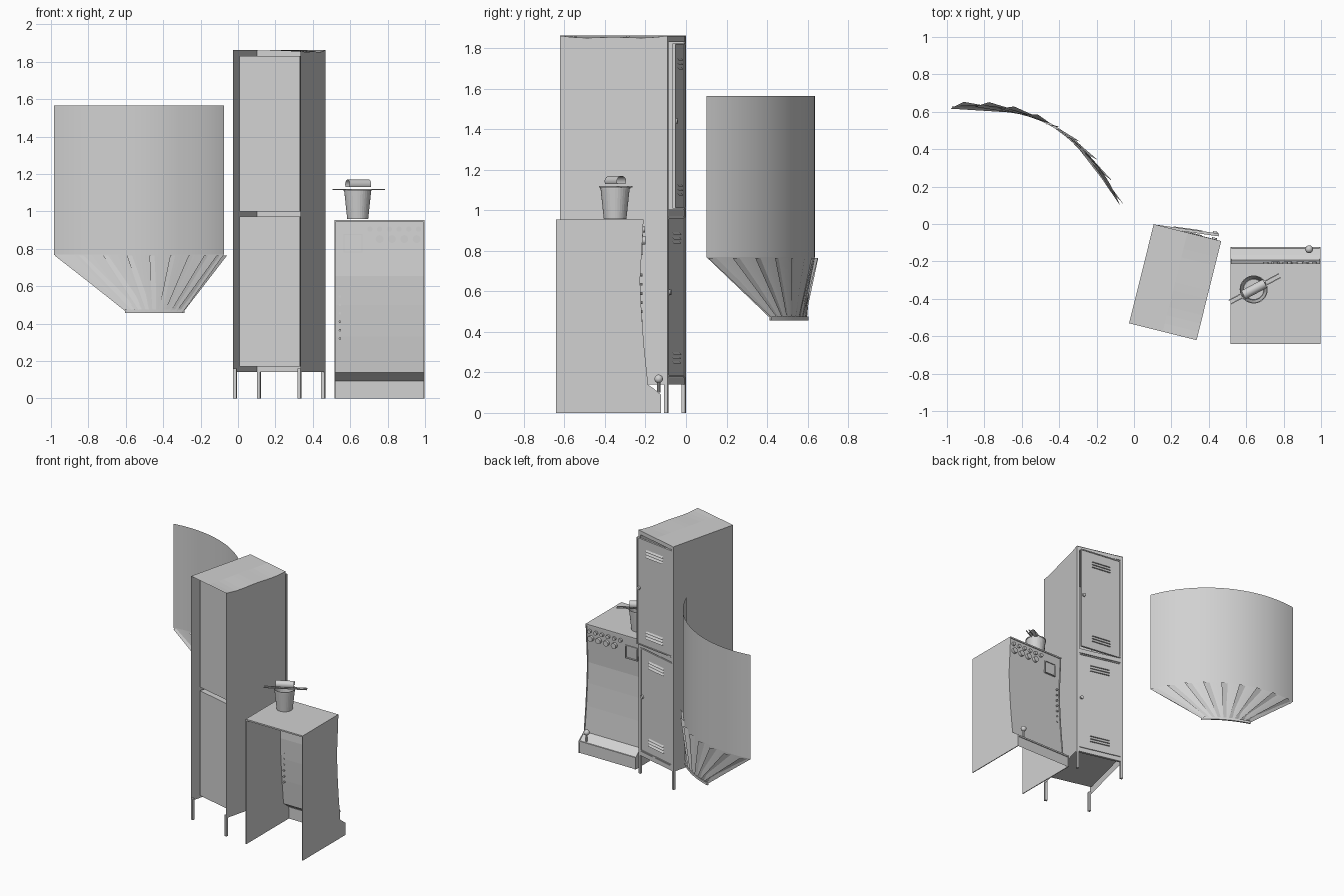
import bpy, bmesh, math
from math import sin, cos, pi, radians
from mathutils import Matrix, Vector

old = bpy.data.objects.get("Cube")
if old:
    bpy.data.objects.remove(old, do_unlink=True)

grey = bpy.data.materials.new("plain_grey")
grey.use_nodes = True
colour = (0.64, 0.64, 0.64, 1)
grey.diffuse_color = colour
grey.node_tree.nodes["Principled BSDF"].inputs["Base Color"].default_value = colour
I = Matrix.Identity(4)


def finish(name, bm, M=I, smooth=False):
    mesh = bpy.data.meshes.new(name)
    bm.to_mesh(mesh)
    bm.free()
    mesh.materials.append(grey)
    for p in mesh.polygons:
        p.use_smooth = smooth
    ob = bpy.data.objects.new(name, mesh)
    ob.matrix_world = M
    bpy.context.collection.objects.link(ob)
    return ob


def box(name, lo, hi, M=I):
    bm = bmesh.new()
    lo, hi = Vector(lo), Vector(hi)
    S = Matrix.Diagonal((*(hi - lo), 1))
    bmesh.ops.create_cube(bm, size=1, matrix=Matrix.Translation((lo + hi) / 2) @ S)
    return finish(name, bm, M)


def loft(name, rows, M=I, smooth=False):
    """Skin a sheet over equally long rows of points."""
    bm = bmesh.new()
    vs = [[bm.verts.new(p) for p in r] for r in rows]
    for a, b in zip(vs, vs[1:]):
        for i in range(len(a) - 1):
            bm.faces.new((a[i], a[i + 1], b[i + 1], b[i]))
    return finish(name, bm, M, smooth)


def disc(name, pos, r, depth, axis="Y", M=I, sides=16):
    bm = bmesh.new()
    R = Matrix.Rotation(pi / 2, 4, "X") if axis == "Y" else I
    bmesh.ops.create_cone(bm, cap_ends=True, segments=sides, radius1=r, radius2=r,
                          depth=depth, matrix=Matrix.Translation(pos) @ R)
    return finish(name, bm, M)


# Curved screen with a fan of slats below it
def bent(deg, z, r=0.831):
    a = radians(deg)
    return (-0.852 + r * cos(a), -0.195 + r * sin(a), z)


def arc(half, z, r=0.831, n=28):
    return [bent(60 + half * (1 - 2 * i / n), z, r) for i in range(n + 1)]


loft("screen_sheet", [arc(39.2, 1.565), arc(39.2, 0.77)], smooth=True)
loft("screen_taper", [arc(39.2, 0.77), arc(12.4, 0.465)], smooth=True)
loft("screen_bottom_rim", [arc(12.6, z, r) for z, r in
     ((0.475, 0.826), (0.475, 0.838), (0.457, 0.838), (0.457, 0.826), (0.475, 0.826))])
count = 9
for k in range(count):
    f = 1 - 2 * k / (count - 1)
    top, low = 60 + 36.5 * f, 60 + 11 * f
    loft(f"screen_slat_{k + 1}", [
        [bent(top + 2.6, 0.765, 0.822), bent(top - 2.6, 0.765, 0.85)],
        [bent(low + 1.5, 0.47, 0.826), bent(low - 1.5, 0.47, 0.838)]])

# Locker, in its own turned frame: doors on +y, open on -y
L = Matrix.Translation((0.22, -0.311, 0)) @ Matrix.Rotation(radians(-14), 4, "Z")
W, D, Z0, Z1 = 0.186, 0.273, 0.14, 1.862
rows = []
for i in range(13):
    t = i / 12
    y, sag = -D + 2 * D * t, 0.011 * sin(pi * t) + 0.004 * sin(3 * pi * t)
    rows.append([(-W, y, Z0), (-W, y, Z1), (0, y, Z1), (W, y, Z1 - sag), (W, y, Z0)])
loft("locker_shell", rows, L)
for s, side in ((-1, "right"), (1, "left")):
    box(f"locker_stile_{side}", (s * W - 0.01 * (s + 1), D - 0.02, Z0),
        (s * W + 0.01 * (1 - s), D, Z1 - 0.003), L)
    for e, end in ((-1, "front"), (1, "back")):
        x, y = s * (W - 0.009), e * (D - 0.009)
        box(f"locker_leg_{side}_{end}", (x - 0.009, y - 0.009, 0), (x + 0.009, y + 0.009, 0.16), L)
for name, z, h in (("bottom", Z0, 0.035), ("middle", 0.97, 0.035), ("top", 1.83, 0.03)):
    box(f"locker_rail_{name}", (-W, D - 0.02, z), (W, D - 0.001, z + h), L)

for name, z0, z1, angle in (("lower", 0.17, 0.972, 0), ("upper", 1.0, 1.832, 6)):
    # Inner compartment, open towards its door
    x, y0, y1 = W - 0.02, -D + 0.065, D - 0.02
    loft(f"locker_{name}_compartment", [[(-x, y1, z), (-x, y0, z), (x, y0, z), (x, y1, z)]
                                        for z in (z0, z1)], L)
    for z, part in ((z0, "floor"), (z1, "ceiling")):
        loft(f"locker_{name}_{part}", [[(-x, y0, z), (x, y0, z)], [(-x, y1, z), (x, y1, z)]], L)
    # Door hinged on its -x edge, with louvres and a lock
    H = L @ Matrix.Translation((-0.168, D - 0.01, 0)) @ Matrix.Rotation(radians(angle), 4, "Z")
    a, b = z0 + 0.008, z1 - 0.008
    box(f"{name}_door", (0, -0.004, a), (0.336, 0.006, b), H)
    for n, (x0, x1, c, d) in enumerate(((0, 0.008, a, b), (0.328, 0.336, a, b),
                                        (0, 0.336, a, a + 0.008), (0, 0.336, b - 0.008, b))):
        box(f"{name}_door_lip_{n + 1}", (x0, 0.004, c), (x1, 0.011, d), H)
    for part, mid in (("low", z0 + 0.1), ("high", z1 - 0.11)):
        for n in (-1, 0, 1):
            z = mid + n * 0.022
            loft(f"{name}_door_{part}_louvre_{n + 2}",
                 [[(q, 0.006, z + 0.008), (q, 0.015, z - 0.005), (q, 0.006, z - 0.005)]
                  for q in (0.09, 0.246)], H)
    disc(f"{name}_door_lock", (0.315, 0.011, (z0 + z1) / 2 + 0.025), 0.013, 0.016, M=H)

# Cooker: two side sheets, a top and a bowed panel facing +y
X0, X1, YF, TOP = 0.515, 0.997, -0.642, 0.952
edge = [(-0.21, TOP), (-0.216, 0.84), (-0.227, 0.655), (-0.22, 0.5), (-0.207, 0.33),
        (-0.187, 0.138), (-0.16, 0.12), (-0.123, 0.09), (-0.123, 0)]
for name, x in (("right", X0), ("left", X1 - 0.006)):
    bm = bmesh.new()
    outline = [(YF, 0), (YF, TOP)] + edge
    face = bm.faces.new([bm.verts.new((x, y, z)) for y, z in outline])
    out = bmesh.ops.extrude_face_region(bm, geom=[face])
    bmesh.ops.translate(bm, vec=(0.006, 0, 0),
                        verts=[v for v in out["geom"] if isinstance(v, bmesh.types.BMVert)])
    bmesh.ops.recalc_face_normals(bm, faces=bm.faces)
    finish(f"cooker_side_{name}", bm)
box("cooker_top", (X0, YF, TOP - 0.008), (X1, -0.21, TOP + 0.003))
loft("cooker_panel", [[(X0, y - 0.006, z), (X1, y - 0.006, z)] for y, z in edge])
box("cooker_ledge_lip", (X0, -0.135, 0.08), (X1, -0.123, 0.092))

for n in range(6):
    disc(f"small_knob_{n + 1}", (0.965 - n * 0.052, -0.214, 0.905), 0.014, 0.022)
for n in range(4):
    disc(f"large_knob_{n + 1}", (0.955 - n * 0.066, -0.214, 0.852), 0.021, 0.026)
for n in range(9):
    disc(f"side_stud_{n + 1}", (0.545, -0.222, 0.68 - n * 0.045), 0.007, 0.014, sides=8)
for n, (x0, x1, z0, z1) in enumerate(((0.565, 0.57, 0.78, 0.88), (0.66, 0.665, 0.78, 0.88),
                                      (0.565, 0.665, 0.78, 0.785), (0.565, 0.665, 0.875, 0.88))):
    box(f"display_frame_{n + 1}", (x0, -0.226, z0), (x1, -0.213, z1))
bm = bmesh.new()
bmesh.ops.create_uvsphere(bm, u_segments=16, v_segments=10, radius=0.021,
                          matrix=Matrix.Translation((0.936, -0.135, 0.168)))
finish("round_handle", bm, smooth=True)
disc("handle_stem", (0.936, -0.135, 0.13), 0.008, 0.06, axis="Z", sides=10)

# Bucket with two rods across it and a curled sheet on top
P = Matrix.Translation((0.64, -0.35, 0))
loft("bucket", [[(r * cos(pi * k / 16), r * sin(pi * k / 16), z) for k in range(33)]
                for r, z in ((0.002, TOP + 0.008), (0.054, TOP + 0.008), (0.056, TOP + 0.006),
                             (0.072, 1.108), (0.075, 1.108), (0.075, 1.115), (0.07, 1.115))], P)
T = P @ Matrix.Rotation(radians(28), 4, "Z")
for n, y in enumerate((-0.011, 0.011)):
    box(f"rod_{n + 1}", (-0.145, y - 0.003, 1.113), (0.158, y + 0.003, 1.119), T)
curl = [radians(-30 + 20 * k) for k in range(13)]
loft("curled_sheet", [[(x, 0.026 * cos(a), 1.143 + 0.027 * sin(a)) for a in curl]
                      for x in (-0.062, 0.068)], T, smooth=True)
